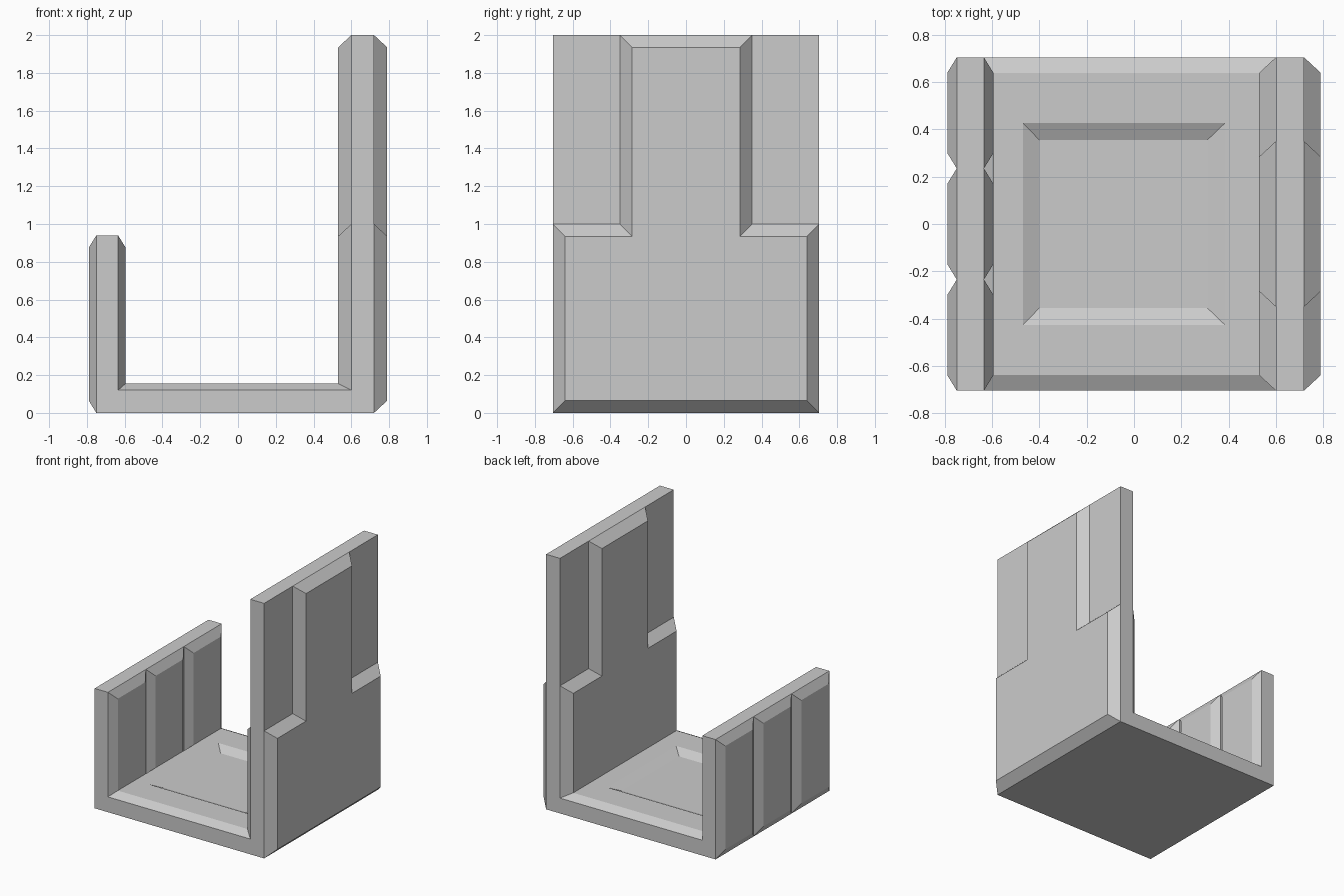
import bpy, bmesh

if "Cube" in bpy.data.objects:
    bpy.data.objects.remove(bpy.data.objects["Cube"])

W = 0.705          # half depth
B = 0.065          # bevel inset of raised panels
Z_LOW, Z_HIGH, FLOOR, FLOOR_TOP = 0.94, 2.0, 0.12, 0.155

bm = bmesh.new()


def face(pts):
    bm.faces.new([bm.verts.new(p) for p in pts])


def loft(rings, skip=()):
    """Bridge successive rings (skipping listed sides of the first band), then cap."""
    for k, (a, b) in enumerate(zip(rings, rings[1:])):
        n = len(a)
        for i in range(n):
            if k == 0 and i in skip:
                continue
            j = (i + 1) % n
            face([a[i], a[j], b[j], b[i]])
    face(rings[-1])


def tee(x, b, z0):
    """Stepped outline of the tall wall, inset by b."""
    w, n = W - b, 0.35 - b
    return [(x, -w, z0), (x, w, z0), (x, w, 1 - b), (x, n, 1 - b),
            (x, n, Z_HIGH - b), (x, -n, Z_HIGH - b), (x, -n, 1 - b), (x, -w, 1 - b)]


def rect_x(x, y0, y1, z0, z1):
    return [(x, y0, z0), (x, y1, z0), (x, y1, z1), (x, y0, z1)]


def rect_z(z, x0, x1, y):
    return [(x0, -y, z), (x1, -y, z), (x1, y, z), (x0, y, z)]


# U-shaped front and back ends
profile = [(-0.75, 0), (0.72, 0), (0.72, 1), (0.72, Z_HIGH), (0.6, Z_HIGH), (0.6, 1),
           (0.6, FLOOR), (-0.635, FLOOR), (-0.635, Z_LOW), (-0.75, Z_LOW)]
for y in (-W, W):
    face([(x, y, z) for x, z in profile])

# Underside and wall tops, with points where panels meet them
thirds = [-W, -W / 3, W / 3, W]
steps = [-W, -0.35, 0.35, W]
for z, x0, left, x1, right in ((0, -0.75, thirds, 0.72, [-W, W]),
                               (Z_LOW, -0.75, thirds, -0.635, thirds),
                               (Z_HIGH, 0.6, steps, 0.72, steps)):
    face([(x0, y, z) for y in left] + [(x1, y, z) for y in reversed(right)])

# Tall wall: stepped raised panels, plus flat upper corners
loft([tee(0.72, 0, 0), tee(0.79, B, B)])
loft([tee(0.6, 0, FLOOR), tee(0.53, B, FLOOR_TOP)], skip=(0,))
for x in (0.6, 0.72):
    for s in (-1, 1):
        face(rect_x(x, 0.35 * s, W * s, 1, Z_HIGH))

# Low wall: three raised planks on each side
for y0, y1 in zip(thirds, thirds[1:]):
    loft([rect_x(-0.75, y0, y1, 0, Z_LOW),
          rect_x(-0.79, y0 + B, y1 - B, B, Z_LOW - B)])
    loft([rect_x(-0.635, y0, y1, FLOOR, Z_LOW),
          rect_x(-0.595, y0 + B, y1 - B, FLOOR_TOP, Z_LOW - B)], skip=(0,))
for y in thirds[1:3]:
    # Floor ends of the plank grooves
    face([(-0.595, y - B, FLOOR_TOP), (-0.595, y + B, FLOOR_TOP), (-0.635, y, FLOOR)])

# Floor: raised slab with a sunken rectangle
loft([rect_z(FLOOR, -0.635, 0.6, W), rect_z(FLOOR_TOP, -0.595, 0.53, W - B),
      rect_z(FLOOR_TOP, -0.47, 0.385, 0.427), rect_z(FLOOR, -0.4, 0.31, 0.355)],
     skip=(1, 3))

bmesh.ops.remove_doubles(bm, verts=bm.verts, dist=0.0005)
bmesh.ops.recalc_face_normals(bm, faces=bm.faces)
mesh = bpy.data.meshes.new("walled_channel")
bm.to_mesh(mesh)
bm.free()
bpy.context.collection.objects.link(bpy.data.objects.new("walled_channel", mesh))
